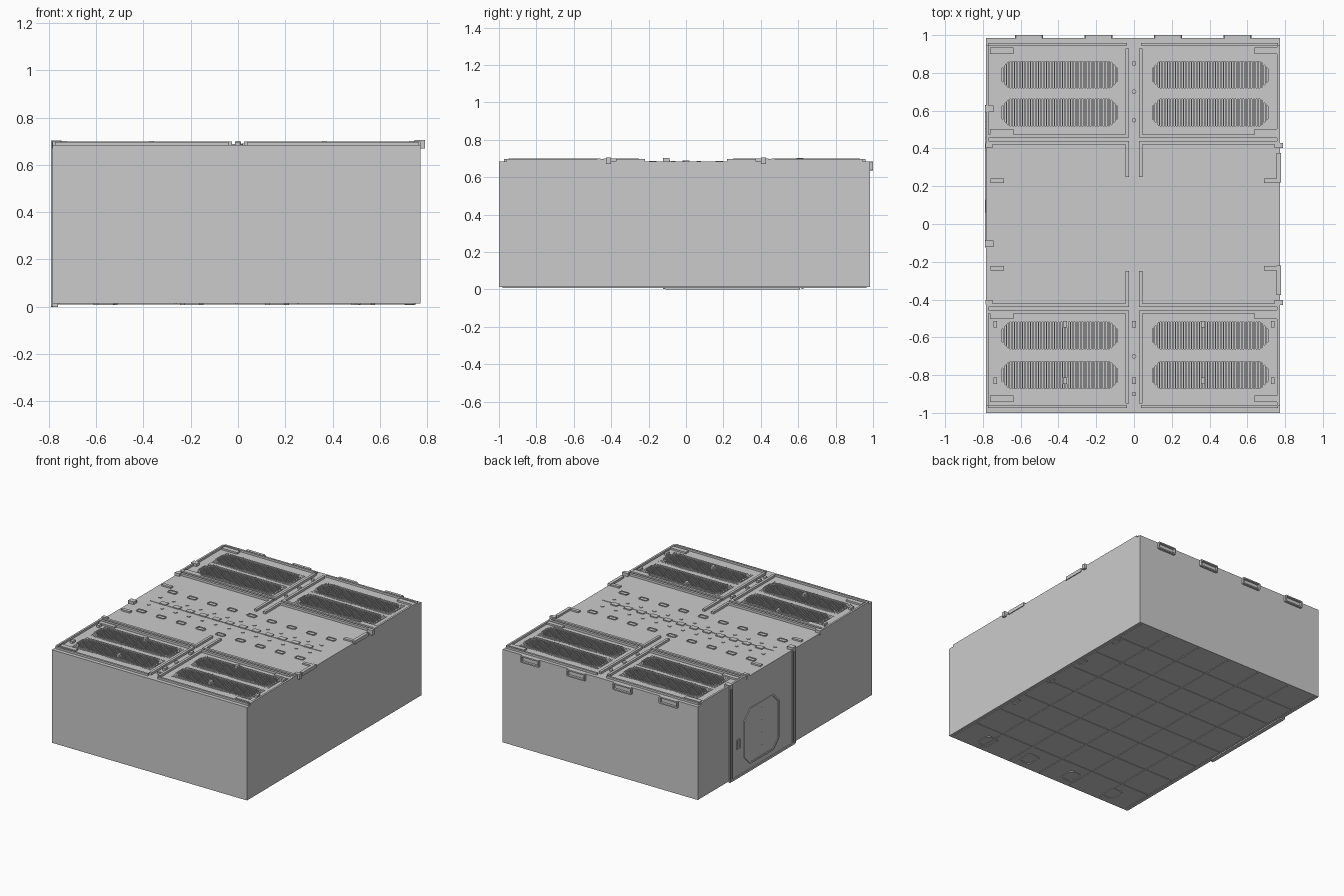
import bpy, bmesh, math
from mathutils import Matrix, Vector

if "Cube" in bpy.data.objects:
    bpy.data.objects.remove(bpy.data.objects["Cube"])

X0, X1, Y0, Y1, ZB, ZT = -0.783, 0.772, -1.0, 0.984, 0.013, 0.683


def finish(name, bm):
    bmesh.ops.recalc_face_normals(bm, faces=bm.faces)
    me = bpy.data.meshes.new(name)
    bm.to_mesh(me)
    bm.free()
    ob = bpy.data.objects.new(name, me)
    bpy.context.collection.objects.link(ob)
    return ob


def boxes(name, items):
    """One object from boxes given as (x0, x1, y0, y1, z0, z1)."""
    bm = bmesh.new()
    for a, b, c, d, e, f in items:
        m = Matrix.Translation(((a + b) / 2, (c + d) / 2, (e + f) / 2))
        bmesh.ops.create_cube(bm, size=1, matrix=m @ Matrix.Diagonal((b - a, d - c, f - e, 1)))
    return finish(name, bm)


def octagon(w, h, c):
    return [(w, -h + c), (w, h - c), (w - c, h), (-w + c, h),
            (-w, h - c), (-w, -h + c), (-w + c, -h), (w - c, -h)]


def prism(bm, w, h, c, depth, mat, rim=0):
    """Chamfered rectangle of half size w, h; a ring when rim is given."""
    def loop(pts, z):
        return [bm.verts.new(mat @ Vector((x, y, z))) for x, y in pts]
    o = octagon(w, h, c)
    a, b = loop(o, 0), loop(o, depth)
    if rim:
        i = octagon(w - rim, h - rim, max(c - rim * 0.58, 0.001))
        p, q = loop(i, 0), loop(i, depth)
        strips = [(a, b), (b, q), (q, p), (p, a)]
    else:
        bm.faces.new(a)
        bm.faces.new(b)
        strips = [(a, b)]
    for s, t in strips:
        for k in range(8):
            n = (k + 1) % 8
            bm.faces.new((s[k], s[n], t[n], t[k]))


def prisms(name, mats, *args):
    bm = bmesh.new()
    for m in mats:
        prism(bm, *args[:4], m, *args[4:])
    return finish(name, bm)


def discs(name, pts, r, z0, z1, n=12):
    bm = bmesh.new()
    for x, y in pts:
        bmesh.ops.create_cone(bm, cap_ends=True, segments=n, radius1=r, radius2=r, depth=z1 - z0,
                              matrix=Matrix.Translation((x, y, (z0 + z1) / 2)))
    return finish(name, bm)


T = Matrix.Translation
S = (-1, 1)

# Main housing with eight grille pockets cut in the lid
body = boxes("housing", [(X0, X1, Y0, Y1, ZB, ZT)])
cells = [(gx, gy) for gx in (-0.393, 0.403) for gy in (0.79, 0.59, -0.59, -0.80)]
GW, GH = 0.31, 0.075
cutter = prisms("grille_cutter", [T((x, y, ZT - 0.02)) for x, y in cells], GW, GH, 0.04, 0.05)
mod = body.modifiers.new("pockets", "BOOLEAN")
mod.operation, mod.object, mod.solver = "DIFFERENCE", cutter, "EXACT"
cutter.hide_render = True
cutter.hide_viewport = True

# Grille slats and rims
boxes("grille_slats", [(x - GW + k * 2 * GW / 44 - 0.0035, x - GW + k * 2 * GW / 44 + 0.0035,
                        y - 0.088, y + 0.088, ZT - 0.025, ZT + 0.002)
                       for x, y in cells for k in range(45)])
prisms("grille_rims", [T((x, y, ZT - 0.003)) for x, y in cells], GW + 0.004, GH + 0.004, 0.042, 0.009, 0.008)

# Lid rails: cross ridges, side rims, outer rims and the paired centre bars
rails = []
for s in S:
    for a, b in ((X0, -0.028), (0.028, X1)):
        for y in (0.43, 0.465):
            rails.append((a, b, s * y - 0.009, s * y + 0.009, ZT - 0.002, 0.699))
        ye = 0.952 if s > 0 else -0.966
        rails.append((a + 0.01, b - 0.01, ye - 0.007, ye + 0.007, ZT - 0.002, 0.697))
    lo, hi = (0.42, 0.945) if s > 0 else (-0.96, -0.42)
    rails += [(X0, X0 + 0.014, lo, hi, ZT - 0.002, 0.698), (X1 - 0.014, X1, lo, hi, ZT - 0.002, 0.698)]
    for a, b in ((0.25, 0.44), (0.46, 0.93), (-0.44, -0.25), (-0.95, -0.46)):
        rails.append((s * 0.035 - 0.009, s * 0.035 + 0.009, a, b, ZT - 0.002, 0.699))
boxes("lid_rails", rails)

# Small corner plates and edge bars on the lid
boxes("corner_plates", [(s * 0.70 - 0.062, s * 0.70 + 0.062, y - 0.017, y + 0.017, ZT - 0.002, 0.695)
                        for s in S for y in (-0.925, -0.485, 0.485, 0.918)])
boxes("edge_bars", [(s * 0.725 - 0.036, s * 0.725 + 0.036, y - 0.012, y + 0.012, ZT - 0.002, 0.694)
                    for s in S for y in (-0.235, 0.23)])

# Bolts and clips on the front half, with studs in the centre channel
boxes("lid_clips", [(x - 0.01, x + 0.01, y - 0.017, y + 0.017, ZT - 0.002, 0.7)
                    for x in (-0.735, -0.365, 0, 0.365, 0.735) for y in (-0.53, -0.83)])
discs("channel_studs", [(0, y) for y in (-0.9, -0.7, 0.55, 0.7, 0.85)], 0.012, ZT - 0.002, 0.695)

# Connector strip across the middle
boxes("connector_line", [(-0.69, 0.67, -0.015, -0.009, ZT - 0.002, 0.686)])
boxes("connector_blocks", [(x - 0.026, x + 0.026, -0.018, 0.018, ZT - 0.002, 0.69)
                           for x in [-0.59 + 0.105 * k for k in range(12)]])
discs("connector_pins", [(-0.665 + 0.107 * k, 0.067 * s) for k in range(13) for s in S],
      0.012, ZT - 0.002, 0.687)
prisms("latch_rings", [T((-0.645 + 0.158 * k, s * 0.178, ZT - 0.002)) for k in range(9) for s in S],
       0.034, 0.02, 0.008, 0.007, 0.006)

# Right side hooks and thin side plates
boxes("right_hooks", [(0.745, 0.79, s * 0.415 - 0.013, s * 0.415 + 0.013, 0.67, 0.705) for s in S])
boxes("right_plates", [(0.755, 0.778, min(s * 0.22, s * 0.375), max(s * 0.22, s * 0.375), 0.672, 0.697)
                       for s in S])
boxes("left_hooks", [(-0.787, -0.75, s * 0.415 - 0.012, s * 0.415 + 0.012, 0.67, 0.702) for s in S])

# Left service panel: two uprights, top caps, sill
ups = []
for y in (0.61, -0.105):
    ups += [(-0.79, X0 + 0.002, y + d - 0.006, y + d + 0.006, 0.002, 0.69) for d in (-0.013, 0.013)]
    ups.append((-0.79, -0.745, y - 0.018, y + 0.018, 0.67, 0.702))
boxes("panel_uprights", ups)
boxes("panel_sill", [(-0.79, -0.76, -0.11, 0.61, 0.0, 0.015)])

# Octagonal hatch on the left panel, with raised rim and centre marks
side = Matrix.Rotation(math.radians(-90), 4, "Y")
at = T((X0 + 0.001, 0.26, 0.25)) @ side
prisms("hatch_plate", [at], 0.19, 0.19, 0.065, 0.003)
prisms("hatch_rim", [at], 0.2, 0.2, 0.068, 0.007, 0.012)
boxes("hatch_marks", [(-0.786, X0 + 0.001, 0.252 + 0.012 * (k % 2), 0.262 + 0.012 * (k % 2), z, z + 0.025)
                      for k, z in enumerate((0.11, 0.155, 0.2, 0.245, 0.29, 0.335, 0.38))])
boxes("side_socket", [(-0.789, X0 + 0.001, 0.505, 0.511, 0.205, 0.275),
                      (-0.789, X0 + 0.001, 0.539, 0.545, 0.205, 0.275)] +
      [(-0.788, X0 + 0.001, 0.505, 0.545, 0.205 + 0.016 * k, 0.211 + 0.016 * k) for k in range(5)])

# Back clips: open frames under the lid edge
back = Matrix.Rotation(math.radians(-90), 4, "X")
prisms("back_clips", [T((x, Y1 - 0.002, 0.66)) @ back for x in (-0.556, -0.188, 0.18, 0.548)],
       0.073, 0.025, 0.004, 0.018, 0.009)

# Underside: rib grid, perimeter and pads
nx, ny = 6, 8
ribs = [(X0 + (X1 - X0) * k / nx - 0.005, X0 + (X1 - X0) * k / nx + 0.005, Y0 + 0.02, Y1 - 0.02, 0.009, 0.015)
        for k in range(1, nx)]
ribs += [(X0 + 0.02, X1 - 0.02, Y0 + 1.984 * k / ny - 0.005, Y0 + 1.984 * k / ny + 0.005, 0.0095, 0.015)
         for k in range(1, ny)]
ribs += [(X0 + 0.02, X0 + 0.03, Y0 + 0.02, Y1 - 0.02, 0.009, 0.015),
         (X1 - 0.03, X1 - 0.02, Y0 + 0.02, Y1 - 0.02, 0.009, 0.015)]
boxes("underside_ribs", ribs)
feet = [(x, -0.89) for x in (-0.56, -0.195, 0.165, 0.53)]
feet_m = [T((x, y, 0.008)) for x, y in feet]
prisms("foot_pads", feet_m, 0.05, 0.062, 0.018, 0.007, 0.01)
prisms("side_foot_pads", [T((0.725, y, 0.008)) for y in (0.68, 0.33, 0.0, -0.36)],
       0.022, 0.036, 0.012, 0.007, 0.007)
